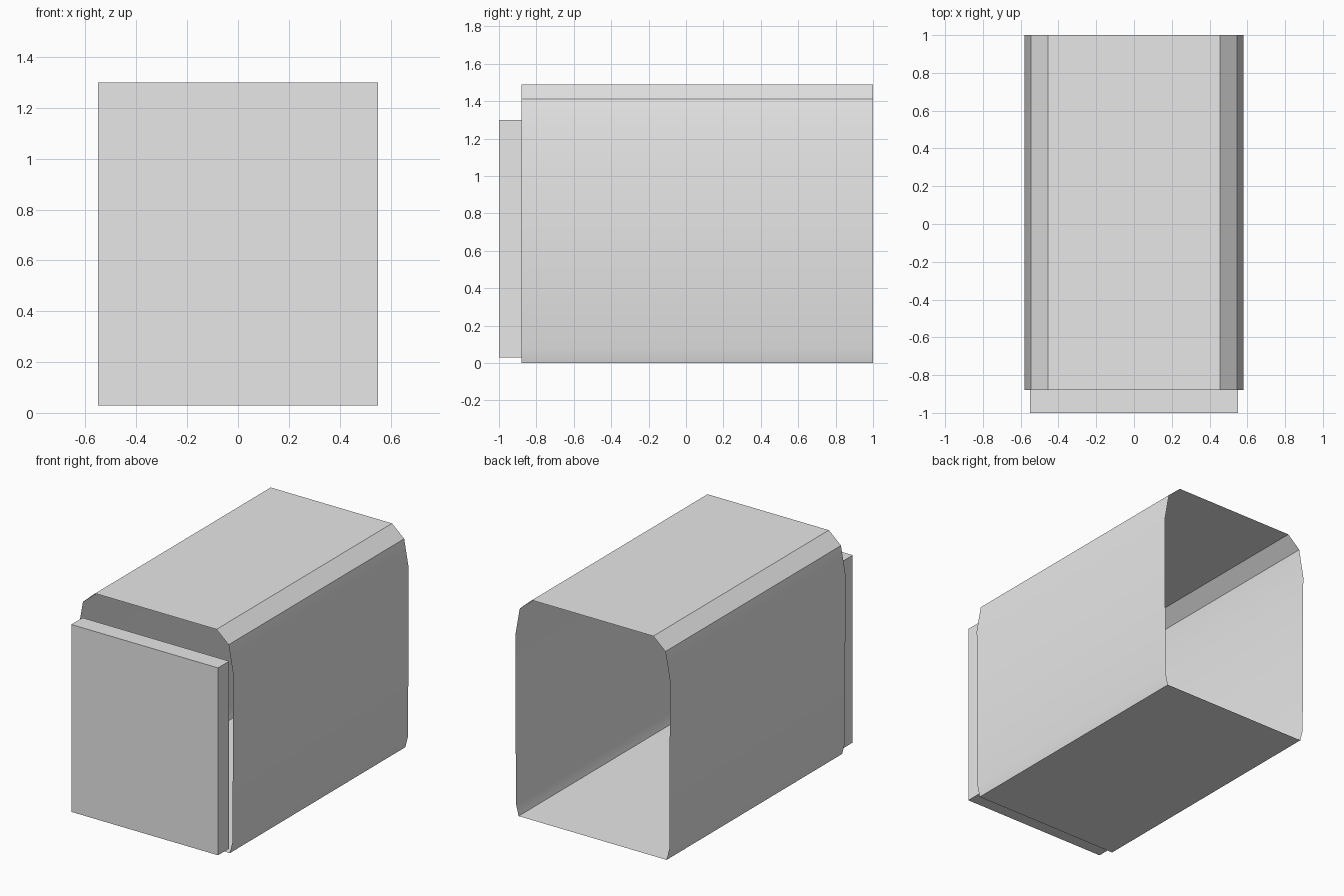
import bpy, bmesh, math

default = bpy.data.objects.get("Cube")
if default:
    bpy.data.objects.remove(default, do_unlink=True)

grey = bpy.data.materials.new("plain_grey")
grey.use_nodes = True
colour = (0.8, 0.8, 0.8, 1)
grey.diffuse_color = colour
grey.node_tree.nodes["Principled BSDF"].inputs["Base Color"].default_value = colour


def add_object(name, bm):
    bmesh.ops.recalc_face_normals(bm, faces=bm.faces[:])
    mesh = bpy.data.meshes.new(name)
    bm.to_mesh(mesh)
    bm.free()
    mesh.materials.append(grey)
    obj = bpy.data.objects.new(name, mesh)
    bpy.context.collection.objects.link(obj)
    return obj


# Thin open sleeve: mirrored half profile, swept from front to back
half = [(0.555, 0), (0.575, 0.08), (0.58, 1.22), (0.546, 1.41), (0.455, 1.49)]
profile = half + [(-x, z) for x, z in reversed(half)]
bm = bmesh.new()
front, back = [[bm.verts.new((x, y, z)) for x, z in profile] for y in (-0.88, 1)]
for i in range(len(profile)):
    j = (i + 1) % len(profile)
    bm.faces.new((front[i], front[j], back[j], back[i]))
sleeve = add_object("sleeve", bm)
bpy.ops.object.select_all(action="DESELECT")
sleeve.select_set(True)
bpy.context.view_layer.objects.active = sleeve
bpy.ops.object.shade_smooth_by_angle(angle=math.radians(35))

# Crisp front panel
bm = bmesh.new()
bmesh.ops.create_cube(bm, size=1)
for v in bm.verts:
    v.co = (v.co.x * 1.10, v.co.y * 0.12 - 0.94, v.co.z * 1.27 + 0.665)
add_object("front_panel", bm)
